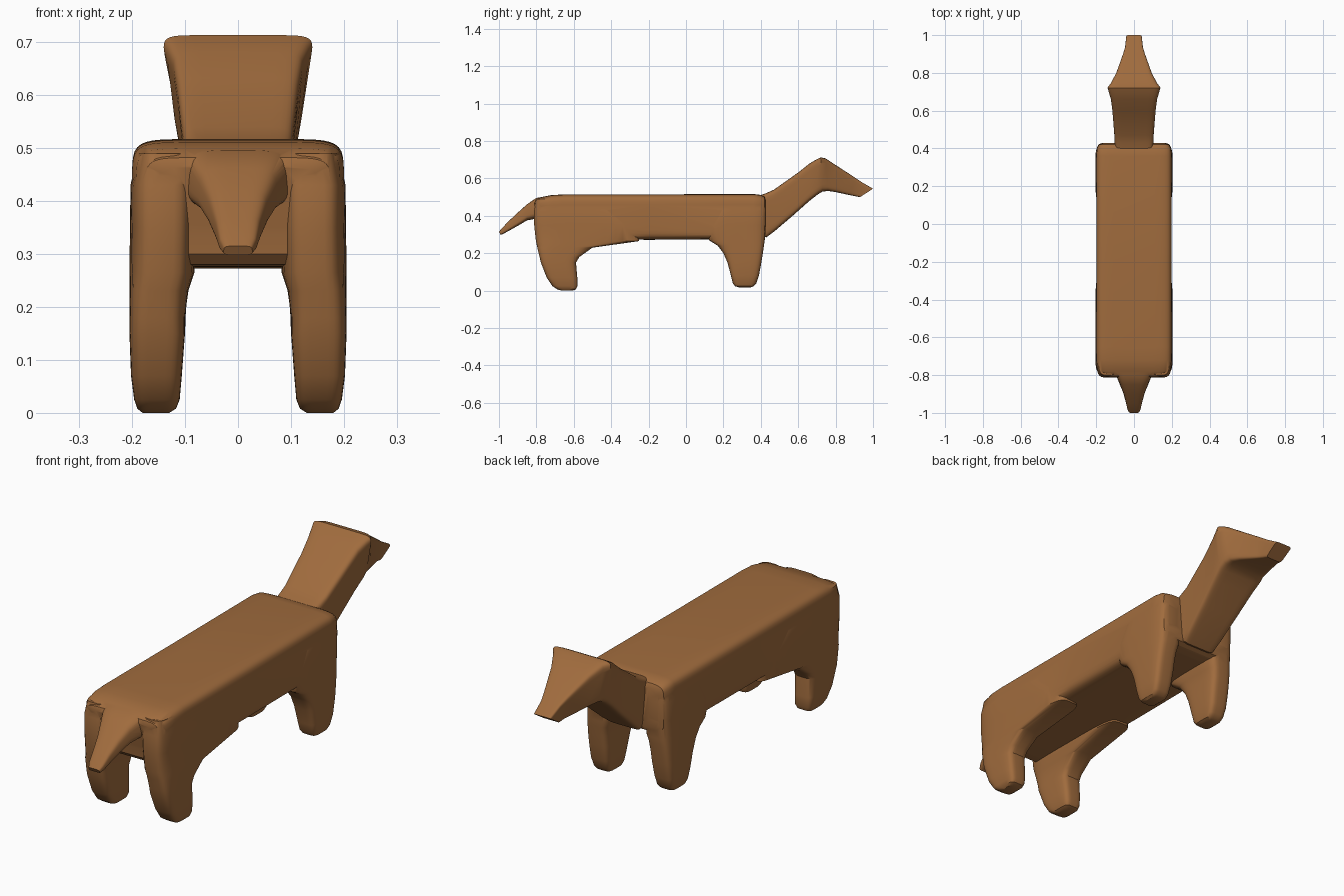
import bpy, bmesh, math

brown = bpy.data.materials.new("brown coat")
brown.diffuse_color = (0.35, 0.148, 0.047, 1)


def ring(corners, n, steps=36):
    """Rounded quad: a squircle of exponent n mapped onto four corners."""
    pts = []
    for i in range(steps):
        t = 2 * math.pi * (i + 0.5) / steps
        u, v = (math.copysign(abs(f) ** (2 / n), f) for f in (math.cos(t), math.sin(t)))
        w = ((1-u)*(1-v)/4, (1+u)*(1-v)/4, (1+u)*(1+v)/4, (1-u)*(1+v)/4)
        pts.append([sum(k * c[a] for k, c in zip(w, corners)) for a in range(3)])
    return pts


def loft(name, quads, n):
    bm = bmesh.new()
    rings = [[bm.verts.new(p) for p in ring(q, n)] for q in quads]
    for a, b in zip(rings, rings[1:]):
        for i in range(len(a)):
            j = (i + 1) % len(a)
            bm.faces.new((a[i], a[j], b[j], b[i]))
    bm.faces.new(rings[0])
    bm.faces.new(rings[-1])
    bmesh.ops.recalc_face_normals(bm, faces=bm.faces)
    me = bpy.data.meshes.new(name)
    bm.to_mesh(me)
    bm.free()
    me.materials.append(brown)
    ob = bpy.data.objects.new(name, me)
    bpy.context.collection.objects.link(ob)
    return ob


def along(name, rows, n):
    """Rows: top y, z, bottom y, z, half width at top, at bottom."""
    return loft(name, [[(-wb, yb, zb), (wb, yb, zb), (wt, yt, zt), (-wt, yt, zt)]
                       for yt, zt, yb, zb, wt, wb in rows], n)


def leg(name, rows, side):
    """Rows: z, y from, y to, inner x, outer x."""
    return loft(name, [[(side*a, y0, z), (side*b, y0, z), (side*b, y1, z), (side*a, y1, z)]
                       for z, y0, y1, a, b in rows], 4.5)


# long torso
torso = along("dog_body", [
    (-.812, .465, -.785, .34, .15, .15), (-.806, .482, -.78, .30, .175, .17),
    (-.78, .499, -.76, .28, .193, .19), (-.72, .511, -.72, .276, .2, .2),
    (-.65, .515, -.65, .275, .2, .2), (-.2, .515, -.2, .272, .2, .2),
    (.36, .517, .36, .275, .2, .2), (.40, .512, .40, .28, .197, .195),
    (.42, .502, .42, .29, .187, .185), (.428, .485, .426, .305, .165, .165)], 8)

# neck and head with pointed snout
head = along("neck_and_head", [
    (.38, .505, .38, .30, .10, .09), (.43, .522, .43, .285, .106, .085),
    (.47, .54, .47, .315, .107, .09), (.60, .632, .57, .40, .117, .10),
    (.66, .68, .66, .48, .125, .11), (.70, .703, .705, .515, .138, .115),
    (.72, .713, .73, .53, .146, .11), (.745, .708, .76, .533, .125, .105),
    (.80, .672, .80, .527, .095, .09), (.90, .607, .88, .51, .06, .055),
    (.94, .58, .905, .505, .048, .045), (1.0, .545, .93, .50, .042, .04)], 9)

# drooping tail
tail = along("tail", [
    (-.74, .505, -.74, .38, .12, .10), (-.80, .496, -.80, .385, .095, .095),
    (-.85, .462, -.85, .376, .07, .078), (-.90, .417, -.89, .352, .052, .06),
    (-.95, .37, -.94, .324, .04, .045), (-.985, .333, -.975, .305, .034, .036),
    (-1.0, .315, -.99, .298, .026, .028)], 4)

rear = [(0, -.665, -.605, .13, .18), (.008, -.69, -.588, .117, .19),
        (.025, -.715, -.58, .11, .196), (.07, -.745, -.581, .106, .202),
        (.15, -.776, -.588, .10, .205), (.18, -.783, -.57, .10, .205),
        (.23, -.795, -.50, .094, .205), (.265, -.803, -.25, .082, .205),
        (.35, -.812, -.25, .08, .204), (.43, -.812, -.35, .08, .203),
        (.49, -.80, -.45, .09, .19)]
front = [(.017, .285, .345, .13, .18), (.024, .262, .362, .117, .19),
         (.04, .25, .376, .111, .196), (.08, .24, .39, .106, .202),
         (.15, .222, .403, .10, .205), (.20, .20, .411, .098, .205),
         (.24, .17, .417, .092, .205), (.268, .125, .421, .082, .205),
         (.35, .10, .427, .08, .204), (.43, .15, .429, .08, .203),
         (.49, .20, .42, .09, .19)]
parts = [head, tail]
for side, label in ((-1, "left"), (1, "right")):
    parts.append(leg("rear_leg_" + label, rear, side))
    parts.append(leg("front_leg_" + label, front, side))

# fuse everything into one skin
for p in parts:
    m = torso.modifiers.new("fuse " + p.name, 'BOOLEAN')
    m.operation = 'UNION'
    m.solver = 'EXACT'
    m.object = p
deps = bpy.context.evaluated_depsgraph_get()
skin = bpy.data.meshes.new_from_object(torso.evaluated_get(deps))
torso.modifiers.clear()
torso.data = skin
for p in parts:
    bpy.data.objects.remove(p)

bpy.ops.object.select_all(action='DESELECT')
torso.select_set(True)
bpy.context.view_layer.objects.active = torso
bpy.ops.object.shade_smooth_by_angle(angle=math.radians(32))
